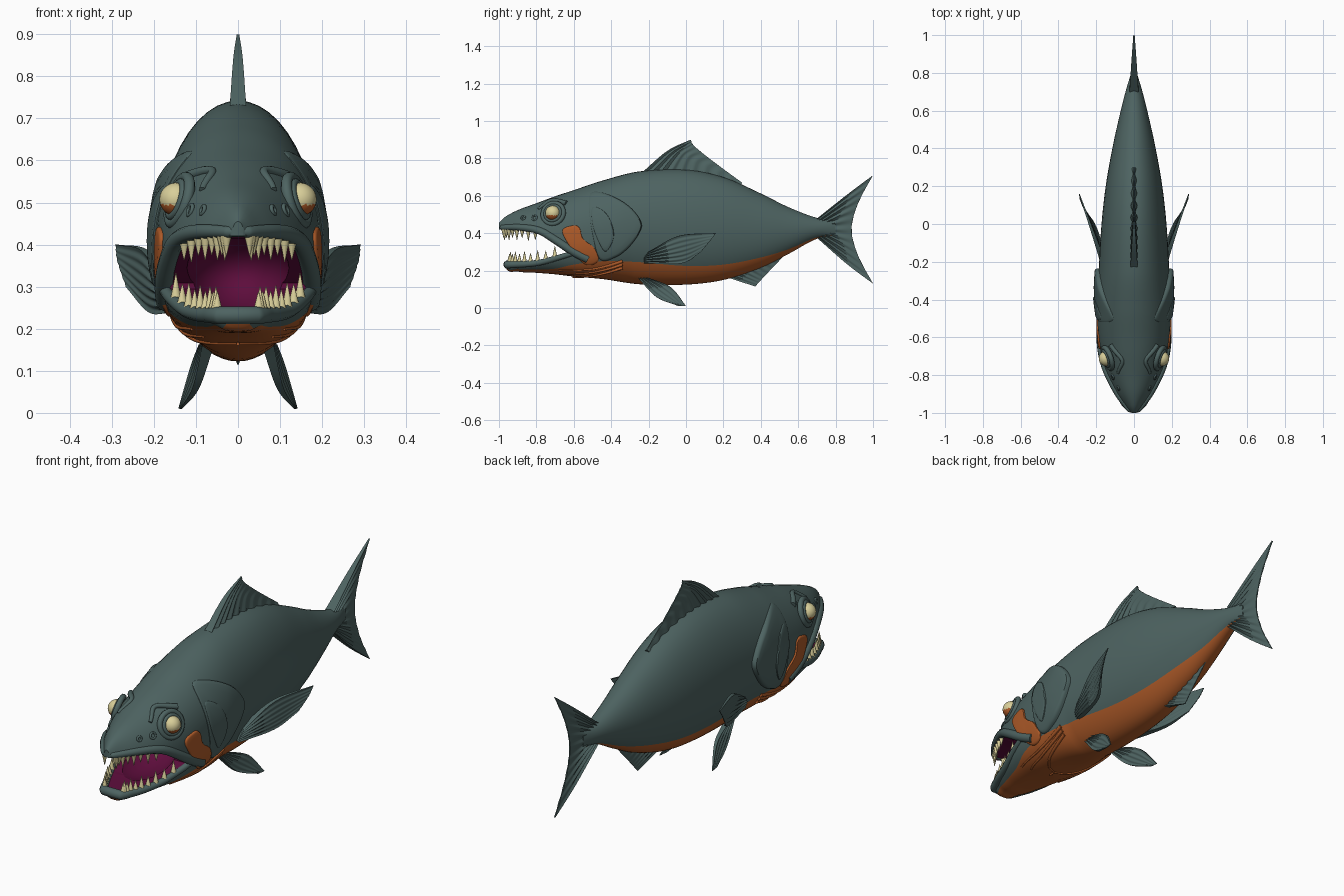
import bpy, bmesh, math
from mathutils import Vector, Matrix

if "Cube" in bpy.data.objects:
    bpy.data.objects.remove(bpy.data.objects["Cube"])


def material(name, *rgb):
    mat = bpy.data.materials.new(name)
    mat.use_nodes = True
    mat.diffuse_color = (*rgb, 1)
    mat.node_tree.nodes["Principled BSDF"].inputs["Base Color"].default_value = (*rgb, 1)
    return mat


SKIN = material("slate green skin", .075, .125, .12)
BELLY = material("orange belly", .43, .105, .022)
MOUTH = material("purple mouth", .11, .004, .045)
IVORY = material("ivory", .69, .62, .32)


def sample(table, t):
    """Smooth interpolation of rows (t, value, value...)."""
    t = min(max(t, table[0][0]), table[-1][0])
    last = len(table) - 1
    i = max(k for k in range(last) if table[k][0] <= t)
    a, b = table[i], table[i + 1]
    before, after = table[max(i - 1, 0)], table[min(i + 2, last)]
    h = b[0] - a[0]
    s = (t - a[0]) / h
    out = []
    for c in range(1, len(a)):
        ma = (b[c] - before[c]) / (b[0] - before[0]) * h
        mb = (after[c] - a[c]) / (after[0] - a[0]) * h
        out.append((2*s**3 - 3*s*s + 1) * a[c] + (s**3 - 2*s*s + s) * ma
                   + (3*s*s - 2*s**3) * b[c] + (s**3 - s*s) * mb)
    return out


def along(points, u):
    """Point at fraction u of a smooth curve through the points."""
    return Vector(sample([(i, *p) for i, p in enumerate(points)], u * (len(points) - 1)))


def finish(name, bm, mats, mirror=False):
    bmesh.ops.recalc_face_normals(bm, faces=bm.faces)
    mesh = bpy.data.meshes.new(name)
    bm.to_mesh(mesh)
    bm.free()
    obj = bpy.data.objects.new(name, mesh)
    bpy.context.collection.objects.link(obj)
    for m in mats:
        mesh.materials.append(m)
    if mirror:
        obj.modifiers.new("Mirror", "MIRROR")
    smooth(obj)
    return obj


def pick(obj):
    bpy.ops.object.select_all(action="DESELECT")
    obj.select_set(True)
    bpy.context.view_layer.objects.active = obj


def smooth(obj):
    pick(obj)
    bpy.ops.object.shade_smooth_by_angle(angle=math.radians(42))


def loft(name, rings, mats, rule=lambda k: 0, mirror=False):
    bm = bmesh.new()
    loops = [[bm.verts.new(p) for p in ring] for ring in rings]
    n = len(loops[0])
    for a, b in zip(loops, loops[1:]):
        for k in range(n):
            face = bm.faces.new((a[k], a[(k+1) % n], b[(k+1) % n], b[k]))
            face.material_index = rule(k)
    bm.faces.new(loops[0])
    bm.faces.new(loops[-1])
    return finish(name, bm, mats, mirror)


# Body stations: y, top, bottom, half width, height of the belly colour line
BODY = [(-1, .455, .415, .012, .42), (-.97, .485, .225, .05, .23), (-.9, .523, .195, .1, .208),
        (-.8, .56, .188, .145, .205), (-.7, .597, .18, .172, .21), (-.6, .63, .168, .188, .232),
        (-.45, .68, .155, .195, .25), (-.25, .73, .127, .187, .245), (0, .74, .125, .172, .225),
        (.2, .7, .15, .15, .232), (.4, .612, .215, .115, .27), (.55, .538, .29, .082, .315),
        (.7, .482, .37, .045, .378), (.8, .47, .385, .015, .392)]
UPPER_LIP = [(-1, .42), (-.88, .42), (-.78, .402), (-.7, .355), (-.6, .29), (-.52, .25)]
LOWER_LIP = [(-1, .24), (-.8, .25), (-.68, .28), (-.58, .31)]


def jaw_power(y):
    return 2 + .8 * min(max((-.3 - y) / .2, 0), 1)


def skin_x(y, z):
    """Half width of the body at a side position."""
    top, bottom, half, _ = sample(BODY, y)
    t = (2*z - top - bottom) / (top - bottom)
    n = 2 if t > 0 else jaw_power(y)
    return half * max(1 - abs(t)**n, 0) ** (1 / n)


def body_ring(y, upper=16, lower=8):
    top, bottom, half, line = sample(BODY, y)
    mid, h, n = (top + bottom) / 2, (top - bottom) / 2, jaw_power(y)
    split = -math.asin(min(max((mid - line) / h, 0), .995) ** (n / 2))
    q = math.pi / 2
    angles = [q + (split - q) * i / upper for i in range(upper)]
    angles += [split + (-q - split) * i / lower for i in range(lower + 1)]
    side = []
    for a in angles:
        e = 1 if a > 0 else 2 / n
        side.append((half * max(math.cos(a), 0)**e, y,
                     mid + math.copysign(h * abs(math.sin(a))**e, a)))
    return side + [(-x, v, z) for x, v, z in side[-2:0:-1]]


PAINT = [SKIN, BELLY, MOUTH]
body = loft("body", [body_ring(-1 + 1.8 * (i / 90)**1.2) for i in range(91)], PAINT,
            lambda k: int(16 <= k < 32))

# Mouth opening: a wedge between the lips and a rounded cavity behind it
gape = [-1.1 + .47 * i / 24 for i in range(25)]
outline = [(y, sample(UPPER_LIP, y)[0]) for y in gape]
outline += [(y, sample(LOWER_LIP, y)[0]) for y in reversed(gape)]
wedge = loft("mouth_wedge_cutter", [[(x, *p) for p in outline] for x in (-.4, .4)],
             PAINT, lambda k: 2)
bm = bmesh.new()
bmesh.ops.create_uvsphere(bm, u_segments=32, v_segments=20, radius=1, matrix=Matrix.Translation(
    (0, -.72, .33)) @ Matrix.Diagonal((.125, .19, .1, 1)))
cavity = finish("mouth_cavity_cutter", bm, PAINT)
for cutter in (wedge, cavity):
    for face in cutter.data.polygons:
        face.material_index = 2
    cutter.hide_render = True
    pick(body)
    cut = body.modifiers.new("Cut", "BOOLEAN")
    cut.operation, cut.solver, cut.object = "DIFFERENCE", "EXACT", cutter
    bpy.ops.object.modifier_apply(modifier=cut.name)
    bpy.data.objects.remove(cutter)
smooth(body)


def tube(name, points, start, end, mat, cyclic=False):
    """Mirrored round strip with a tapering radius."""
    curve = bpy.data.curves.new(name, "CURVE")
    curve.dimensions = "3D"
    curve.bevel_depth, curve.bevel_resolution, curve.use_fill_caps = 1, 3, True
    spline = curve.splines.new("POLY")
    spline.points.add(len(points) - 1)
    for i, p in enumerate(points):
        spline.points[i].co = (*p, 1)
        spline.points[i].radius = start + (end - start) * i / (len(points) - 1)
    spline.use_cyclic_u = cyclic
    curve.materials.append(mat)
    obj = bpy.data.objects.new(name, curve)
    bpy.context.collection.objects.link(obj)
    obj.modifiers.new("Mirror", "MIRROR")
    pick(obj)
    bpy.ops.object.convert(target="MESH")
    smooth(bpy.context.object)


def skin_tube(name, points, start, end, mat):
    path = [along(points, i / 16) for i in range(17)]
    tube(name, [(skin_x(y, z), y, z) for y, z in path], start, end, mat)


# Lips and teeth
def lip_point(line, front, span, t, lift, inset):
    y = front + span * t * t
    z = sample(line, y)[0] + lift
    return Vector((max(skin_x(y, z) - inset, 0) if t else 0, y, z))


for name, line, front, span, reach, radii, way, count in (
        ("upper", UPPER_LIP, -.985, .46, .19, (.013, .024), -1, 9),
        ("lower", LOWER_LIP, -.955, .37, .27, (.022, .014), 1, 10)):
    tube(name + "_lip", [lip_point(line, front, span, i / 24, -way * .01, .006)
                         for i in range(25)], *radii, SKIN)
    bm = bmesh.new()
    for i in range(count):
        base = lip_point(line, front + .01, reach, (i + .5) / count, 0, .012)
        height = .058 if i % 2 else .046
        place = Matrix.Translation(base + Vector((0, 0, way * height / 2)))
        bmesh.ops.create_cone(bm, cap_ends=True, segments=10, radius1=.013, radius2=.001,
                              depth=height, matrix=place @ Matrix.Rotation(
                                  math.pi if way < 0 else 0, 4, "X"))
    finish(name + "_teeth", bm, [IVORY], True)


# Gill covers and cheek patches that follow the skin
def plate(name, outline, center, rise, mat, ramp=lambda y: 1):
    ring = outline[-1:] + outline + outline[:2]
    table = [(i - 1, *p) for i, p in enumerate(ring)]
    center = Vector(center)
    rim = [Vector(sample(table, len(outline) * i / 56)) for i in range(56)]
    rings = []
    for scale, lift in ((1, -.5), (1, .5), (.97, .9), (.92, 1), (.75, 1), (.5, 1), (.25, 1), (.03, 1)):
        spots = [center + (p - center) * scale for p in rim]
        rings.append([(skin_x(y, z) + rise * lift * ramp(y), y, z) for y, z in spots])
    loft(name, rings, [mat], mirror=True)


def swell(y):
    return min(max((y + .56) / .22, .05), 1)


plate("gill_cover", [(-.5, .62), (-.4, .6), (-.3, .54), (-.24, .46), (-.25, .4), (-.31, .32),
                     (-.38, .27), (-.46, .26), (-.5, .4), (-.52, .55)], (-.41, .44), .022, SKIN, swell)
plate("inner_gill_plate", [(-.5, .54), (-.43, .51), (-.39, .43), (-.39, .36), (-.43, .3),
                           (-.47, .36), (-.5, .45)], (-.44, .42), .03, SKIN, swell)
plate("cheek_patch", [(-.66, .4), (-.61, .44), (-.57, .43), (-.55, .37), (-.49, .32),
                      (-.47, .25), (-.55, .24)], (-.56, .35), .008, BELLY)

# Throat folds
for i in range(3):
    drop = .018 * i
    skin_tube("throat_fold", [(-.68 + 2*drop, .2 - drop), (-.52, .205 - drop),
                              (-.42, .225 - drop), (-.34, .25 - drop)], .004, .009, BELLY)

# Eyes, brows and nostrils
turn = Vector((.88, -.3, .28)).to_track_quat("Z", "Y")


def side_ring(name, y, z, radius, thick, lift=0):
    middle = Vector((skin_x(y, z), y, z)) + turn @ Vector((0, 0, lift))
    tube(name, [middle + turn @ Vector((radius * math.cos(a), radius * math.sin(a), 0))
                for a in (math.tau * i / 28 for i in range(28))], thick, thick, SKIN, True)
    return middle


side_ring("eye_socket", -.71, .505, .058, .013)
eye_spot = side_ring("eyelid", -.71, .505, .042, .01, .008)
bm = bmesh.new()
bmesh.ops.create_uvsphere(bm, u_segments=24, v_segments=16, radius=.04,
                          matrix=Matrix.Translation(eye_spot) @ turn.to_matrix().to_4x4())
for face in bm.faces:
    face.material_index = int(face.calc_center_median().z < eye_spot.z - .012)
finish("eye", bm, [IVORY, BELLY], True)
skin_tube("brow", [(-.79, .53), (-.72, .575), (-.64, .56)], .008, .014, SKIN)
for y, size in ((-.87, .01), (-.81, .013)):
    side_ring("nostril", y, .482, size, .005)


# Fins: smooth sheets through rows from root to tip, with raised rays
def fin(name, rows, thick, rays, mirror=False):
    across, steps = rays * 6, 12

    def spot(u, v):
        return along([along(row, u) for row in rows], v)

    normal = (spot(1, .5) - spot(0, .5)).cross(spot(.5, 1) - spot(.5, 0)).normalized()
    rings = []
    for j in range(steps + 1):
        v = j / steps
        front, back = [], []
        for i in range(across + 1):
            u = i / across
            ray = .45 + .55 * math.cos(math.pi * rays * u)**2
            offset = normal * thick * (1 - .85 * v) * ray
            front.append(spot(u, v) + offset)
            back.append(spot(u, v) - offset)
        rings.append(front + back[::-1])
    loft(name, rings, [SKIN], mirror=mirror)


def flat(*points):
    return [(0, *p) for p in points]


fin("dorsal_fin", [flat((-.24, .72), (0, .725), (.29, .65)),
                   flat((-.1, .84), (.03, .8), (.295, .66)),
                   flat((.025, .9), (.045, .865), (.15, .78), (.3, .67))], .02, 9)
fin("anal_fin", [flat((.2, .17), (.35, .21), (.5, .28)),
                 flat((.37, .115), (.42, .17), (.52, .275))], .014, 8)
fin("tail_fin", [flat((.7, .478), (.73, .425), (.7, .375)),
                 flat((.86, .605), (.84, .52), (.81, .42), (.84, .33), (.86, .235)),
                 flat((1, .71), (.92, .56), (.885, .42), (.92, .28), (1, .13))], .024, 10)
fin("pectoral_fin", [[(.15, -.22, .24), (.16, -.22, .27), (.165, -.2, .3)],
                     [(.205, -.02, .24), (.22, -.02, .31), (.22, -.04, .385)],
                     [(.265, .08, .3), (.285, .13, .36), (.29, .16, .4)]], .014, 6, True)
fin("pelvic_fin", [[(.07, -.26, .165), (.08, -.2, .16)],
                   [(.1, -.16, .06), (.105, -.08, .11)],
                   [(.135, -.04, .01), (.14, 0, .01)]], .014, 4, True)
